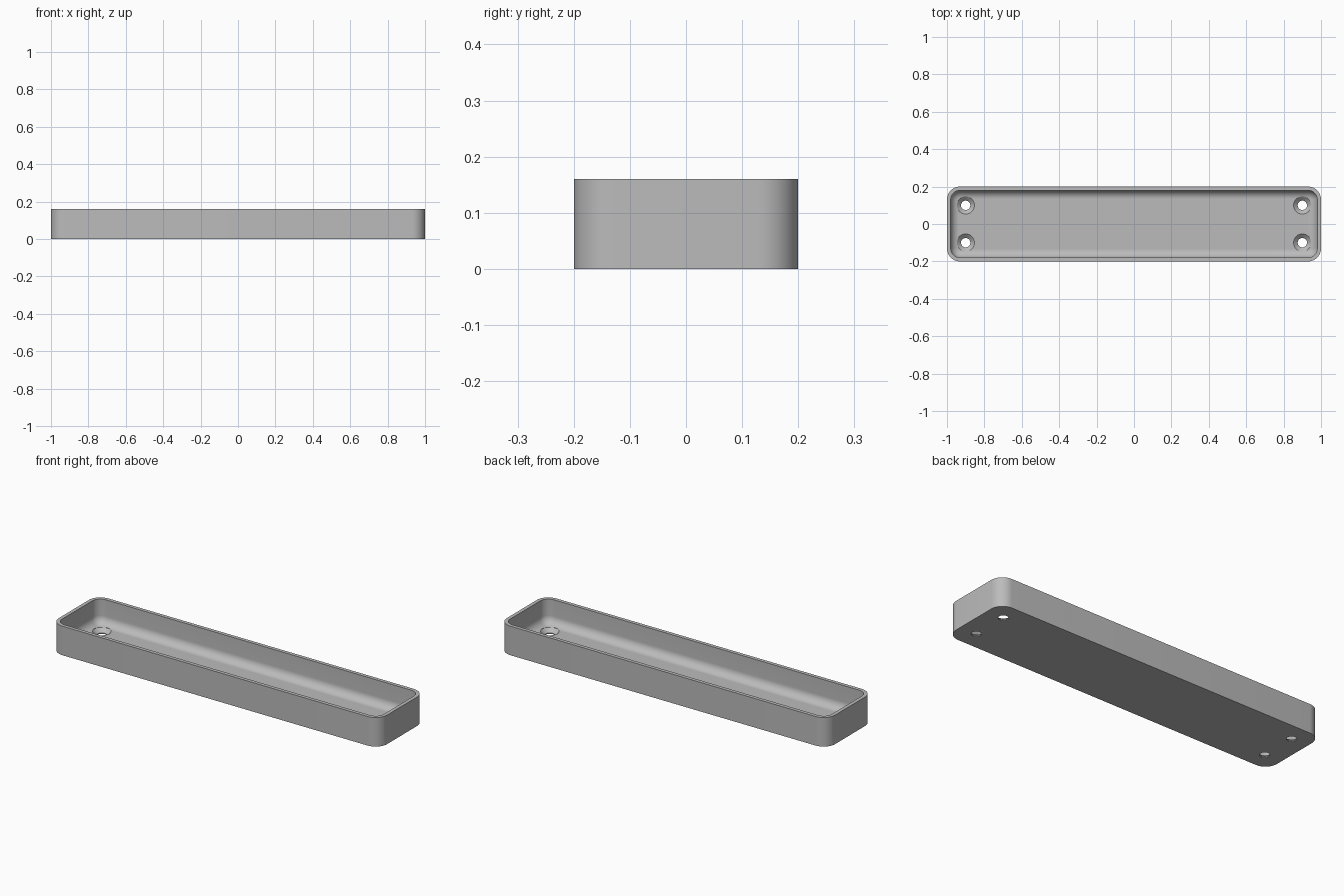
import bpy, bmesh, math

old = bpy.data.objects.get("Cube")
if old:
    bpy.data.objects.remove(old, do_unlink=True)

LENGTH, WIDTH, HEIGHT = 2.0, 0.4, 0.16
CORNER, WALL, FLOOR, FILLET = 0.07, 0.02, 0.025, 0.045
ARC = 12

grey = bpy.data.materials.new("plain grey")
grey.use_nodes = True
grey.diffuse_color = (0.5, 0.5, 0.5, 1)
grey.node_tree.nodes["Principled BSDF"].inputs["Base Color"].default_value = (0.5, 0.5, 0.5, 1)


def add_object(name, bm):
    bmesh.ops.recalc_face_normals(bm, faces=bm.faces)
    mesh = bpy.data.meshes.new(name)
    bm.to_mesh(mesh)
    bm.free()
    mesh.materials.append(grey)
    obj = bpy.data.objects.new(name, mesh)
    bpy.context.collection.objects.link(obj)
    return obj


def rounded_ring(bm, inset, z):
    """Rounded rectangle loop, moved inward from the outer wall."""
    radius = CORNER - inset
    cx, cy = LENGTH / 2 - CORNER, WIDTH / 2 - CORNER
    ring = []
    for quarter, (sx, sy) in enumerate([(1, 1), (-1, 1), (-1, -1), (1, -1)]):
        for i in range(ARC + 1):
            a = math.pi / 2 * (quarter + i / ARC)
            ring.append(bm.verts.new((sx * cx + radius * math.cos(a),
                                      sy * cy + radius * math.sin(a), z)))
    return ring


# Tray shell: outer wall, flat rim, inner wall and filleted floor
bm = bmesh.new()
profile = [(0, 0), (0, HEIGHT), (WALL, HEIGHT)]
for i in range(ARC + 1):
    a = math.pi / 2 * i / ARC
    profile.append((WALL + FILLET * (1 - math.cos(a)),
                    FLOOR + FILLET * (1 - math.sin(a))))
rings = [rounded_ring(bm, inset, z) for inset, z in profile]
for low, high in zip(rings, rings[1:]):
    for i in range(len(low)):
        j = (i + 1) % len(low)
        bm.faces.new((low[i], low[j], high[j], high[i]))
bm.faces.new(rings[0])
bm.faces.new(rings[-1])
tray = add_object("tray", bm)

# Countersunk screw hole cutter, one drill in each corner
bm = bmesh.new()
drill = [(0.025, -0.02), (0.025, 0.005), (0.047, FLOOR), (0.047, 0.1)]
for x in (-0.9, 0.9):
    for y in (-0.1, 0.1):
        loops = []
        for r, z in drill:
            loops.append([bm.verts.new((x + r * math.cos(k * math.tau / 32),
                                        y + r * math.sin(k * math.tau / 32), z))
                          for k in range(32)])
        for low, high in zip(loops, loops[1:]):
            for k in range(32):
                n = (k + 1) % 32
                bm.faces.new((low[k], low[n], high[n], high[k]))
        bm.faces.new(loops[0][::-1])
        bm.faces.new(loops[-1])
cutter = add_object("hole_cutter", bm)
cutter.hide_render = True

# Drill the holes, then drop the cutter
cut = tray.modifiers.new("screw holes", "BOOLEAN")
cut.operation = "DIFFERENCE"
cut.solver = "EXACT"
cut.object = cutter
bpy.ops.object.select_all(action="DESELECT")
bpy.context.view_layer.objects.active = tray
tray.select_set(True)
bpy.ops.object.modifier_apply(modifier=cut.name)
bpy.data.objects.remove(cutter, do_unlink=True)
bpy.ops.object.shade_smooth_by_angle(angle=math.radians(30))
